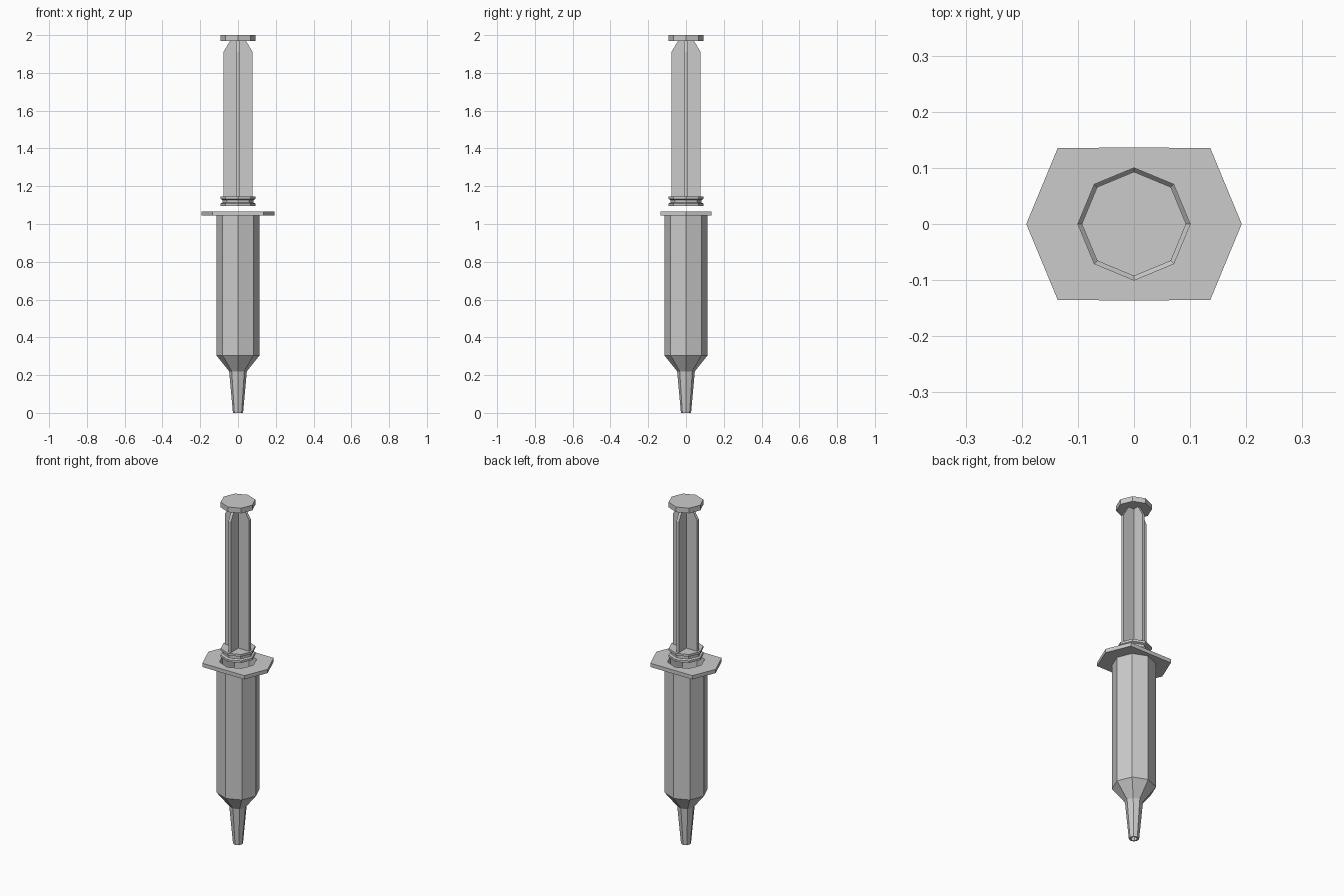
import bpy, bmesh
from math import sin, cos, pi

if "Cube" in bpy.data.objects:
    bpy.data.objects.remove(bpy.data.objects["Cube"])


def octagon(r, z, max_y=9.0):
    """Eight-sided ring with corners on the axes; y can be clamped."""
    pts = [(r * cos(i * pi / 4), r * sin(i * pi / 4)) for i in range(8)]
    return [(x, max(-max_y, min(max_y, y)), z) for x, y in pts]


def cross(w, z, t=0.008):
    """Plus-shaped ring with arms of half length w and half thickness t."""
    pts = []
    c, s = 1, 0
    for _ in range(4):
        for x, y in ((w, -t), (w, t), (t, t)):
            pts.append((x * c - y * s, x * s + y * c, z))
        c, s = -s, c
    return pts


def loft(name, rings, closed=False):
    """Skin a stack of rings; closed joins last to first, otherwise cap the ends."""
    bm = bmesh.new()
    loops = [[bm.verts.new(p) for p in ring] for ring in rings]
    n = len(loops[0])
    pairs = list(zip(loops, loops[1:]))
    if closed:
        pairs.append((loops[-1], loops[0]))
    else:
        bm.faces.new(loops[0][::-1])
        bm.faces.new(loops[-1])
    for a, b in pairs:
        for i in range(n):
            j = (i + 1) % n
            bm.faces.new((a[i], a[j], b[j], b[i]))
    bmesh.ops.recalc_face_normals(bm, faces=bm.faces)
    mesh = bpy.data.meshes.new(name)
    bm.to_mesh(mesh)
    bm.free()
    obj = bpy.data.objects.new(name, mesh)
    bpy.context.collection.objects.link(obj)
    return obj


# Hollow barrel: nozzle, shoulder, tube, finger flange, then back down the bore
outer = [(0.027, 0), (0.047, 0.22), (0.115, 0.305), (0.115, 1.045)]
bore = [(0.1, 1.067), (0.1, 0.31), (0.035, 0.23), (0.018, 0)]
flange = [octagon(0.192, z, 0.136) for z in (1.045, 1.067)]
loft("barrel", [octagon(r, z) for r, z in outer] + flange
     + [octagon(r, z) for r, z in bore], closed=True)

# Grooved stopper at the bottom of the plunger
stopper = [(0.093, 1.095), (0.093, 1.108), (0.082, 1.113),
           (0.082, 1.127), (0.093, 1.132), (0.093, 1.145)]
loft("stopper", [octagon(r, z) for r, z in stopper])

# Cross-shaped plunger rod narrowing under the thumb rest
loft("plunger_rod", [cross(w, z) for w, z in
                     ((0.078, 1.145), (0.077, 1.91), (0.042, 1.97))])

# Thumb rest
loft("thumb_rest", [octagon(0.093, z) for z in (1.97, 2.0)])
